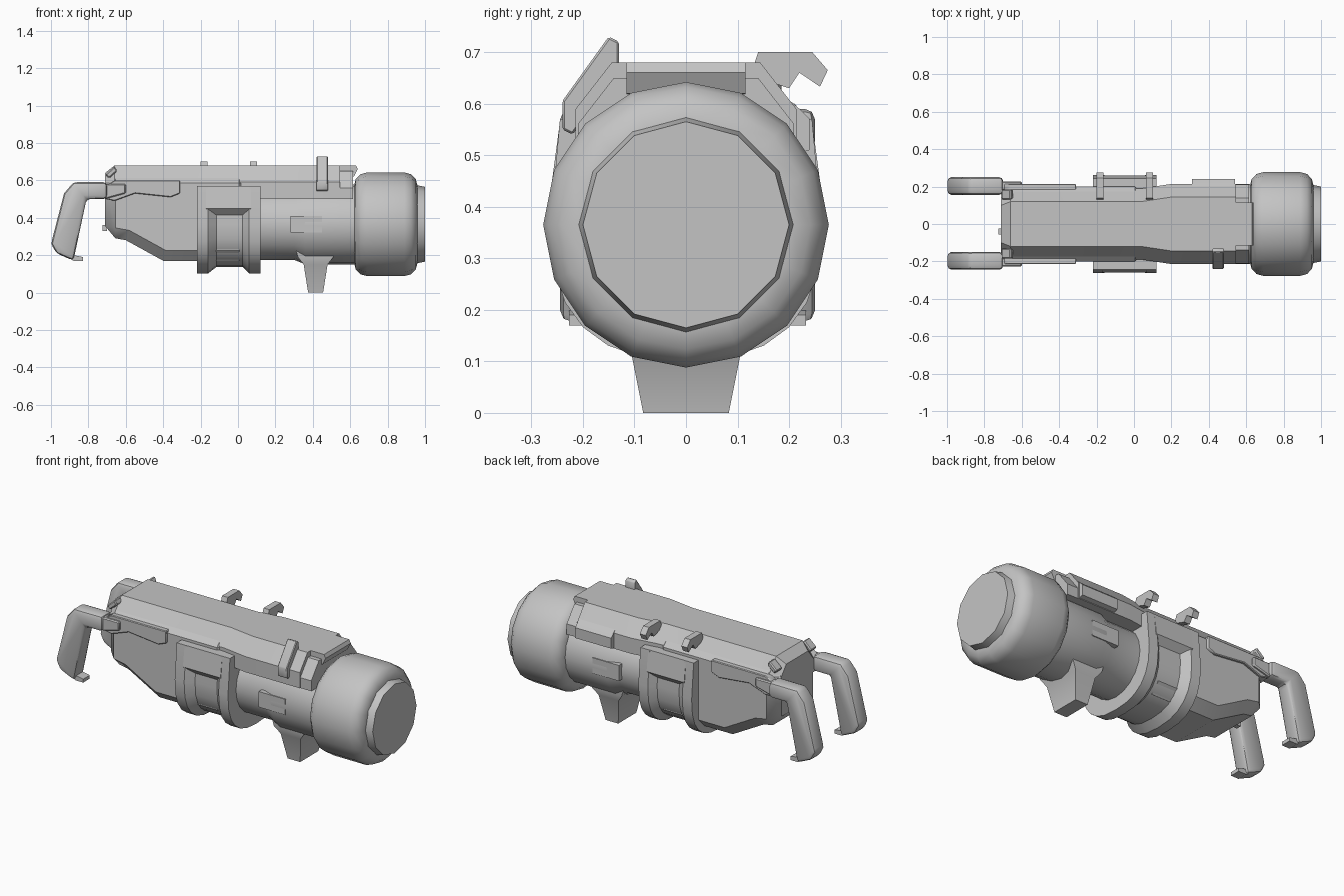
import bpy, bmesh, math

if "Cube" in bpy.data.objects:
    bpy.data.objects.remove(bpy.data.objects["Cube"], do_unlink=True)

shade = (.55, .55, .55, 1)
grey = bpy.data.materials.new("plain_grey")
grey.use_nodes = True
grey.diffuse_color = shade
grey.node_tree.nodes["Principled BSDF"].inputs["Base Color"].default_value = shade

# Shared measurements
AXIS_HEIGHT = .365
NOSE_RADIUS = .277
BARREL_RADIUS = .214
BODY_HALF = .2
BAND_RADIUS = .263
CHANNEL_DEPTH = .035
COVER_TOP = .68
COVER_BASE = .5
REAR = -.71


def loft(name, rings, bevel=0, segments=1):
    """Skin matching rings of points, cap the ends and round the hard edges."""
    bm = bmesh.new()
    loops = [[bm.verts.new(point) for point in ring] for ring in rings]
    for first, second in zip(loops, loops[1:]):
        for i in range(len(first)):
            bm.faces.new((first[i - 1], first[i], second[i], second[i - 1]))
    bm.faces.new(loops[0])
    bm.faces.new(loops[-1])
    bmesh.ops.recalc_face_normals(bm, faces=bm.faces)
    if bevel:
        limit = math.radians(30)
        hard = [edge for edge in bm.edges if edge.calc_face_angle(0) > limit]
        bmesh.ops.bevel(bm, geom=hard, offset=bevel, segments=segments,
                        profile=.5, affect="EDGES", clamp_overlap=True)
    mesh = bpy.data.meshes.new(name)
    bm.to_mesh(mesh)
    bm.free()
    mesh.materials.append(grey)
    obj = bpy.data.objects.new(name, mesh)
    bpy.context.collection.objects.link(obj)
    bpy.ops.object.select_all(action="DESELECT")
    obj.select_set(True)
    bpy.context.view_layer.objects.active = obj
    bpy.ops.object.shade_smooth_by_angle(angle=math.radians(35))


def prism_across(name, outline, start, end, bevel=0, segments=1):
    """Extrude an (x, z) outline along y."""
    loft(name, [[(x, y, z) for x, z in outline] for y in (start, end)], bevel, segments)


def prism_along(name, outline, start, end, bevel=0):
    """Extrude a (y, z) outline along x."""
    loft(name, [[(x, y, z) for y, z in outline] for x in (start, end)], bevel)


def lathe(name, profile, sides, bevel=0, segments=1):
    """Revolve (x, radius) pairs round the tube centre line."""
    turns = [math.tau * i / sides for i in range(sides)]
    loft(name, [[(x, radius * math.sin(t), AXIS_HEIGHT + radius * math.cos(t)) for t in turns]
                for x, radius in profile], bevel, segments)


def cover_ring(x, half, top):
    """Cover cross-section with sloping shoulders."""
    side = [(half - .07, top), (half, top - .09), (half, COVER_BASE)]
    return [(x, y, z) for y, z in side] + [(x, -y, z) for y, z in reversed(side)]


def band_ring(x, inset):
    """Squarish lower arc with straight sides rising from it."""
    radius = BAND_RADIUS - inset
    ring = [(x, -radius * .93, .57)]
    steps = 12
    for i in range(steps + 1):
        t = math.pi * (i / steps - .5)
        across = math.copysign(abs(math.sin(t)) ** .8, t)
        down = abs(math.cos(t)) ** .8
        ring.append((x, radius * across, AXIS_HEIGHT - radius * down))
    return ring + [(x, radius * .93, .57)]


# Bulbous nose, its end cap and the barrel behind it
lathe("nose_bulb", [(.62, NOSE_RADIUS), (.96, NOSE_RADIUS)], 16, bevel=.07, segments=3)
lathe("nose_cap", [(.95, .21), (1, .2)], 12)
lathe("barrel", [(0, .19), (.3, .19), (.36, BARREL_RADIUS), (.65, BARREL_RADIUS)], 20)

# Rear body rising towards the back
prism_across("rear_body", [(REAR, .64), (REAR, .3), (-.6, .28), (-.4, .17), (.06, .17), (.06, .64)],
             -BODY_HALF, BODY_HALF, bevel=.055)

# Long top cover, the lower shoulder ahead of it and the front lip
loft("top_cover", [cover_ring(REAR, .17, .64), cover_ring(-.66, .19, COVER_TOP),
                   cover_ring(.04, .19, COVER_TOP), cover_ring(.2, BARREL_RADIUS, COVER_TOP),
                   cover_ring(.545, BARREL_RADIUS, COVER_TOP)])
loft("cover_shoulder", [cover_ring(x, .21, .65) for x in (.5, .615)])
prism_across("cover_lip", [(.5, COVER_TOP), (.63, COVER_TOP), (.64, .66), (.62, .62), (.5, .6)],
             -.115, .115)

# Wrap-round band with a sunken channel
loft("band", [band_ring(-.22, 0), band_ring(-.16, 0),
              band_ring(-.115, CHANNEL_DEPTH), band_ring(.025, CHANNEL_DEPTH),
              band_ring(.06, 0), band_ring(.12, 0)])

for sign, side in ((1, "left"), (-1, "right")):
    # Solid bar closing the top of the channel
    bar = [(.18, .57), (.244, .57), (.26, .45), (.22, .41), (.18, .41)]
    prism_along(side + "_band_bar", [(sign * y, z) for y, z in bar], -.17, .07)

    # Rear grip and its toe
    middle = sign * BODY_HALF + .003
    grip = [(-.7, .59), (-.88, .59), (-.93, .53), (-1, .26),
            (-.97, .21), (-.88, .17), (-.81, .5), (-.7, .5)]
    prism_across(side + "_grip", grip, middle - .047, middle + .047, bevel=.02, segments=2)
    toe = [(-.93, .2), (-.88, .17), (-.83, .17), (-.83, .19), (-.88, .2)]
    prism_across(side + "_grip_toe", toe, middle - .03, middle + .03)

    # Bracket and block holding the grip to the body
    bracket = [(REAR, .5), (REAR, .57), (-.66, .6), (-.31, .6),
               (-.31, .53), (-.36, .51), (-.55, .53), (-.66, .49)]
    prism_across(side + "_bracket", bracket, sign * .17, sign * .214, bevel=.004)
    block = [(REAR, .58), (-.6, .58), (-.6, .53), (REAR, .5)]
    prism_across(side + "_bracket_block", block, sign * .18, sign * .228, bevel=.006)

    # Lug on the rear top corner
    lug = [(REAR, .63), (-.66, .675), (-.645, .65), (-.69, .61)]
    prism_across(side + "_rear_lug", lug, sign * .13, sign * .185, bevel=.006)

    # Raised pad on the barrel flank
    pad = [(.28, .41), (.45, .41), (.45, .32), (.28, .32)]
    prism_across(side + "_barrel_pad", pad, sign * .17, sign * .212)

# Flat panel on the left of the cover
panel = [(.15, .65), (.22, .59), (.24, .57), (.24, .51), (.2, .5)]
prism_along("left_cover_panel", panel, .31, .54)

# Sight clip on the right of the cover
clip = [(-.24, .605), (-.15, .73), (-.13, .72), (-.13, .66), (-.22, .54), (-.24, .55)]
prism_along("sight_clip", clip, .42, .48, bevel=.004)

# Pair of carrying hooks on the left edge of the cover
hook = [(.13, .67), (.14, .7), (.245, .7), (.275, .665),
        (.26, .633), (.22, .66), (.2, .63), (.14, .65)]
for name, start in (("rear_carry_hook", -.2), ("front_carry_hook", .065)):
    prism_along(name, hook, start, start + .037)

# Foot flaring up into the barrel
foot_rings = []
for height, reach, half in ((0, .04, .083), (.15, .064, .113), (.19, .095, .13), (.26, .115, .13)):
    corners = ((-1, -1), (1, -1), (1, 1), (-1, 1))
    foot_rings.append([(.415 + reach * a, half * b, height) for a, b in corners])
loft("foot", foot_rings)

# Small button on the rear face
button = [(-.055, .36), (-.025, .36), (-.025, .33), (-.055, .33)]
prism_along("rear_button", button, -.725, -.7)
